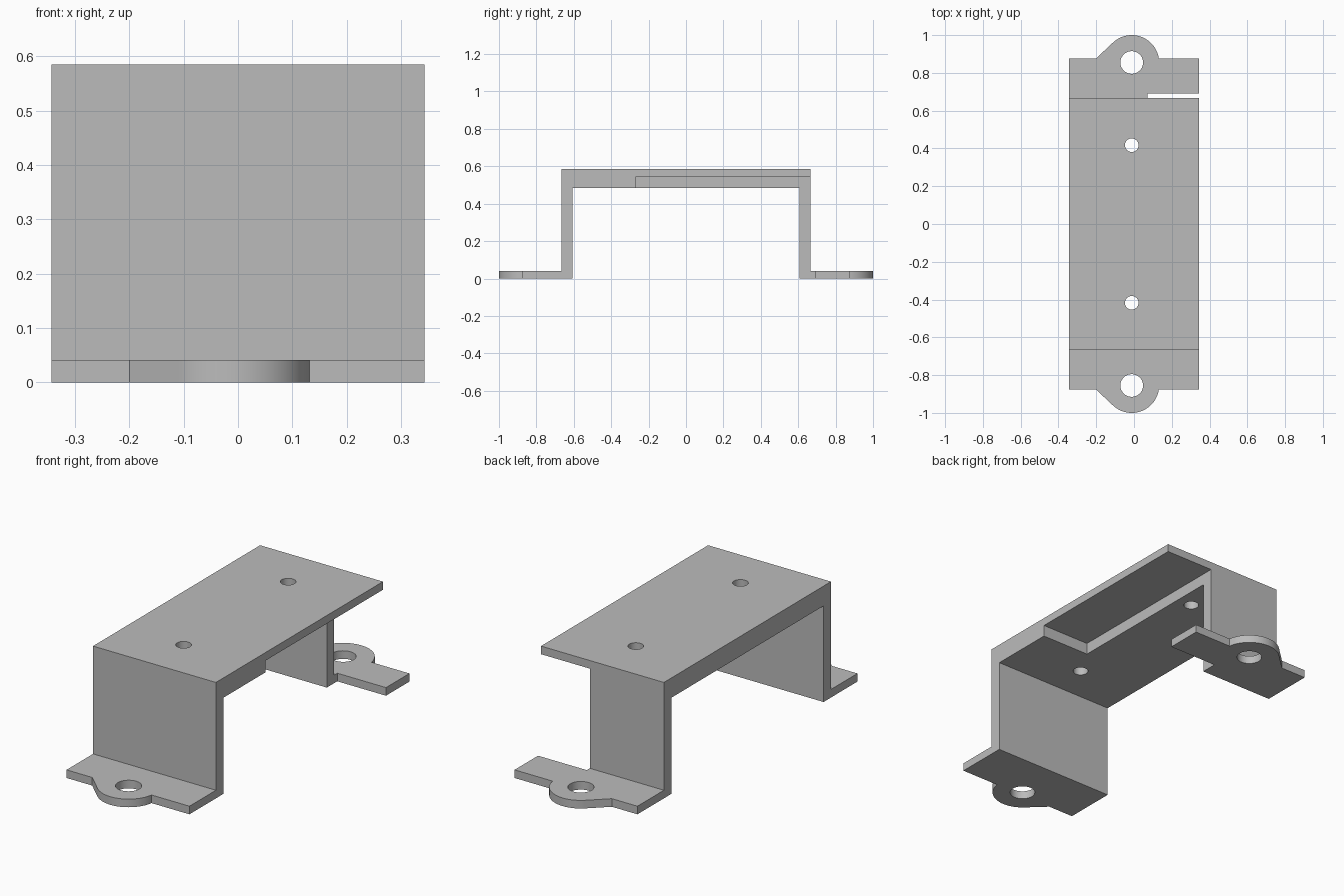
import bpy, bmesh
from math import sin, cos, radians
from mathutils import Vector

if "Cube" in bpy.data.objects:
    bpy.data.objects.remove(bpy.data.objects["Cube"], do_unlink=True)

HALF_W = 0.343
HOLE_X = -0.012
LUG_Y = 0.855
FOOT_Y = 0.877
TOP = 0.585

metal = bpy.data.materials.new("grey_metal")
metal.use_nodes = True
GREY = (0.5, 0.5, 0.5, 1)
metal.diffuse_color = GREY
metal.node_tree.nodes["Principled BSDF"].inputs["Base Color"].default_value = GREY


def prism(name, points, push):
    """Closed outline of 3D points extruded along a vector."""
    bm = bmesh.new()
    face = bm.faces.new([bm.verts.new(p) for p in points])
    new = bmesh.ops.extrude_face_region(bm, geom=[face])["geom"]
    verts = [g for g in new if isinstance(g, bmesh.types.BMVert)]
    bmesh.ops.translate(bm, verts=verts, vec=Vector(push))
    bmesh.ops.recalc_face_normals(bm, faces=bm.faces)
    mesh = bpy.data.meshes.new(name)
    bm.to_mesh(mesh)
    bm.free()
    mesh.materials.append(metal)
    obj = bpy.data.objects.new(name, mesh)
    bpy.context.collection.objects.link(obj)
    return obj


def combine(target, tool, operation):
    """Apply a boolean and discard the tool."""
    mod = target.modifiers.new("cut", "BOOLEAN")
    mod.operation, mod.solver, mod.object = operation, "EXACT", tool
    bpy.context.view_layer.objects.active = target
    bpy.ops.object.modifier_apply(modifier=mod.name)
    bpy.data.objects.remove(tool, do_unlink=True)


def arc(x, y, r, start, end, steps):
    angles = [radians(start + (end - start) * i / steps) for i in range(steps + 1)]
    return [(x + r * cos(a), y + r * sin(a)) for a in angles]


# Hat-shaped side profile: feet, walls and thick top
half = [(1.2, 0), (1.2, 0.041), (0.666, 0.041), (0.666, TOP)]
outer = half + [(-y, z) for y, z in reversed(half)]
inner = [(-0.607, 0), (-0.607, 0.485), (0.607, 0.485), (0.607, 0)]
bracket = prism("bracket", [(-0.5, y, z) for y, z in outer + inner], (1, 0, 0))

# Plan outline: rectangle with a rounded lug at each end, one flank tangent
end = [(HALF_W, FOOT_Y)] + arc(HOLE_X, LUG_Y, 0.145, 8.7, 133.4, 32)
end += [(-0.2, FOOT_Y), (-HALF_W, FOOT_Y)]
plan = end + [(x, -y) for x, y in reversed(end)]
combine(bracket, prism("plan", [(x, y, -0.5) for x, y in plan], (0, 0, 2)), "INTERSECT")

# Recess along the left side: thins the top, shortens the back wall, slots the foot
corner = [(0.071, -0.27), (1, -0.27), (1, 0.69), (0.071, 0.69)]
combine(bracket, prism("recess", [(x, y, -0.5) for x, y in corner], (0, 0, 1.044)), "DIFFERENCE")

# Mounting holes in the lugs and small holes in the top
for y, r in ((LUG_Y, 0.06), (0.417, 0.036)):
    for side in (-1, 1):
        ring = arc(HOLE_X, side * y, r, 0, 360, 48)[:-1]
        combine(bracket, prism("hole", [(px, py, -0.5) for px, py in ring], (0, 0, 2)), "DIFFERENCE")

# Smooth curved walls, keep the folded edges crisp
bpy.ops.object.select_all(action="DESELECT")
bracket.select_set(True)
bpy.context.view_layer.objects.active = bracket
bpy.ops.object.shade_smooth_by_angle(angle=radians(30))
